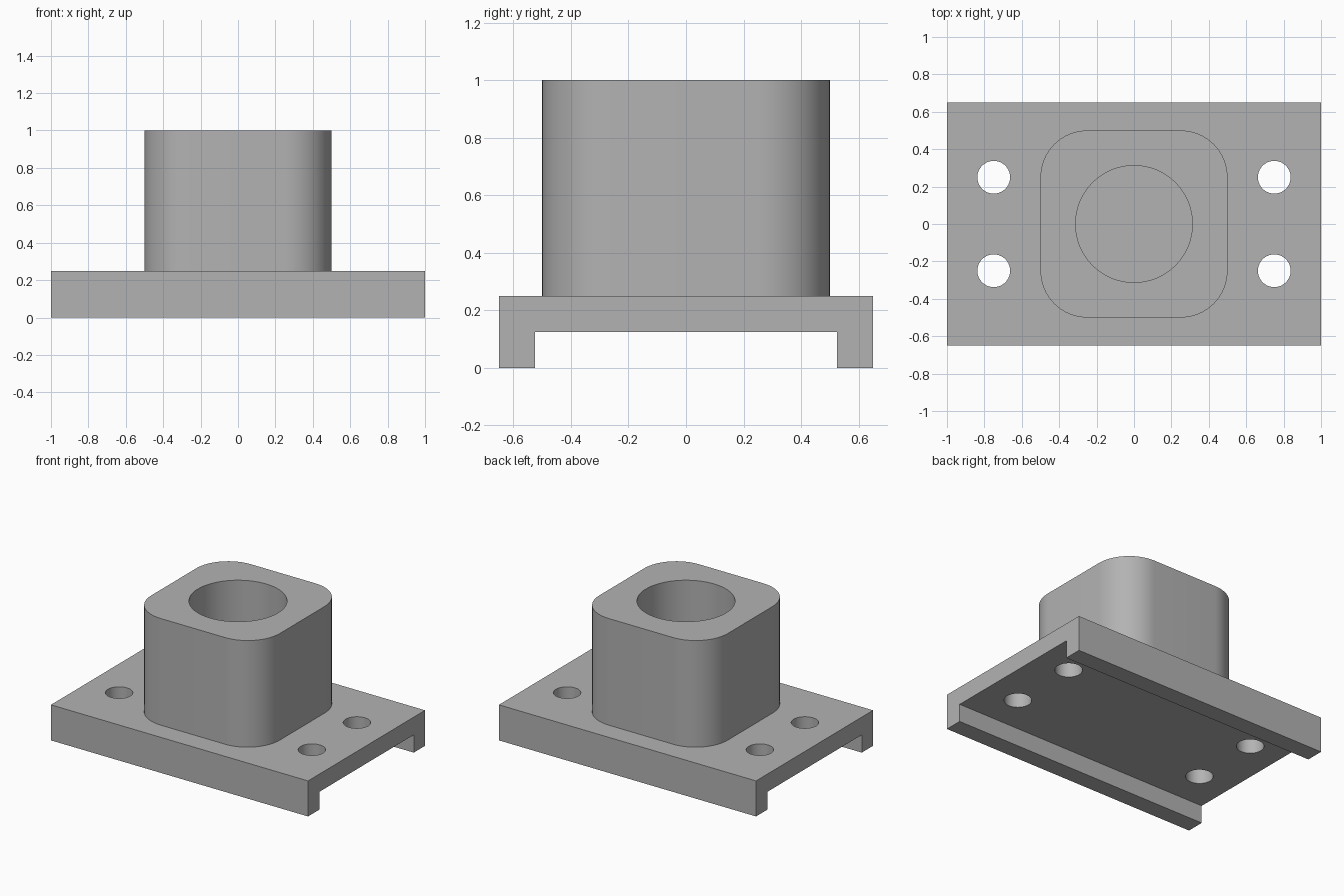
import bpy
import bmesh
from math import cos, sin, pi, radians

default = bpy.data.objects.get("Cube")
if default:
    bpy.data.objects.remove(default, do_unlink=True)

LENGTH, WIDTH, PLATE_TOP, HEIGHT = 2.0, 1.3, 0.25, 1.0
RAIL, CHANNEL_TOP = 0.125, 0.125

grey = bpy.data.materials.new("machined grey")
grey.use_nodes = True
colour = (0.45, 0.45, 0.45, 1)
grey.diffuse_color = colour
grey.node_tree.nodes["Principled BSDF"].inputs["Base Color"].default_value = colour


def extrude(name, points, direction):
    """Solid made by sweeping a closed outline along a direction."""
    bm = bmesh.new()
    base = bm.faces.new([bm.verts.new(p) for p in points])
    swept = bmesh.ops.extrude_face_region(bm, geom=[base])["geom"]
    verts = [v for v in swept if isinstance(v, bmesh.types.BMVert)]
    bmesh.ops.translate(bm, verts=verts, vec=direction)
    bmesh.ops.recalc_face_normals(bm, faces=bm.faces)
    mesh = bpy.data.meshes.new(name)
    bm.to_mesh(mesh)
    bm.free()
    mesh.materials.append(grey)
    obj = bpy.data.objects.new(name, mesh)
    bpy.context.collection.objects.link(obj)
    return obj


def rounded_square(half, radius, z, steps=16):
    """Outline of a square with round corners; a circle when half == radius."""
    points = []
    inner = half - radius
    for corner, (sx, sy) in enumerate([(1, 1), (-1, 1), (-1, -1), (1, -1)]):
        for i in range(steps + (inner > 0)):
            a = (corner + i / steps) * pi / 2
            points.append((sx * inner + radius * cos(a), sy * inner + radius * sin(a), z))
    return points


def cylinder(name, radius, x, y, z0, z1):
    outline = [(px + x, py + y, z) for px, py, z in rounded_square(radius, radius, z0)]
    return extrude(name, outline, (0, 0, z1 - z0))


def combine(target, tool, operation):
    tool.hide_render = True
    mod = target.modifiers.new(operation.lower(), "BOOLEAN")
    mod.operation, mod.solver, mod.object = operation, "EXACT", tool
    bpy.context.view_layer.objects.active = target
    bpy.ops.object.modifier_apply(modifier=mod.name)
    bpy.data.objects.remove(tool, do_unlink=True)


# Channel-shaped base plate with a rail along the front and back
y_out, y_in = WIDTH / 2, WIDTH / 2 - RAIL
profile = [(-y_out, 0), (-y_in, 0), (-y_in, CHANNEL_TOP), (y_in, CHANNEL_TOP),
           (y_in, 0), (y_out, 0), (y_out, PLATE_TOP), (-y_out, PLATE_TOP)]
bracket = extrude("mounting_bracket", [(-LENGTH / 2, y, z) for y, z in profile], (LENGTH, 0, 0))

# Rounded square boss, joined to the plate
boss_bottom = PLATE_TOP - 0.05
boss = extrude("boss", rounded_square(0.5, 0.25, boss_bottom), (0, 0, HEIGHT - boss_bottom))
combine(bracket, boss, "UNION")

# Blind bore in the boss
combine(bracket, cylinder("bore_cutter", 0.3125, 0, 0, PLATE_TOP, HEIGHT + 0.1), "DIFFERENCE")

# Four bolt holes through the plate
for x in (-0.75, 0.75):
    for y in (-0.25, 0.25):
        combine(bracket, cylinder("bolt_hole_cutter", 0.0875, x, y, 0, PLATE_TOP + 0.1), "DIFFERENCE")

# Smooth round walls, sharp edges elsewhere
bpy.ops.object.select_all(action="DESELECT")
bracket.select_set(True)
bpy.context.view_layer.objects.active = bracket
bpy.ops.object.shade_smooth_by_angle(angle=radians(30))
